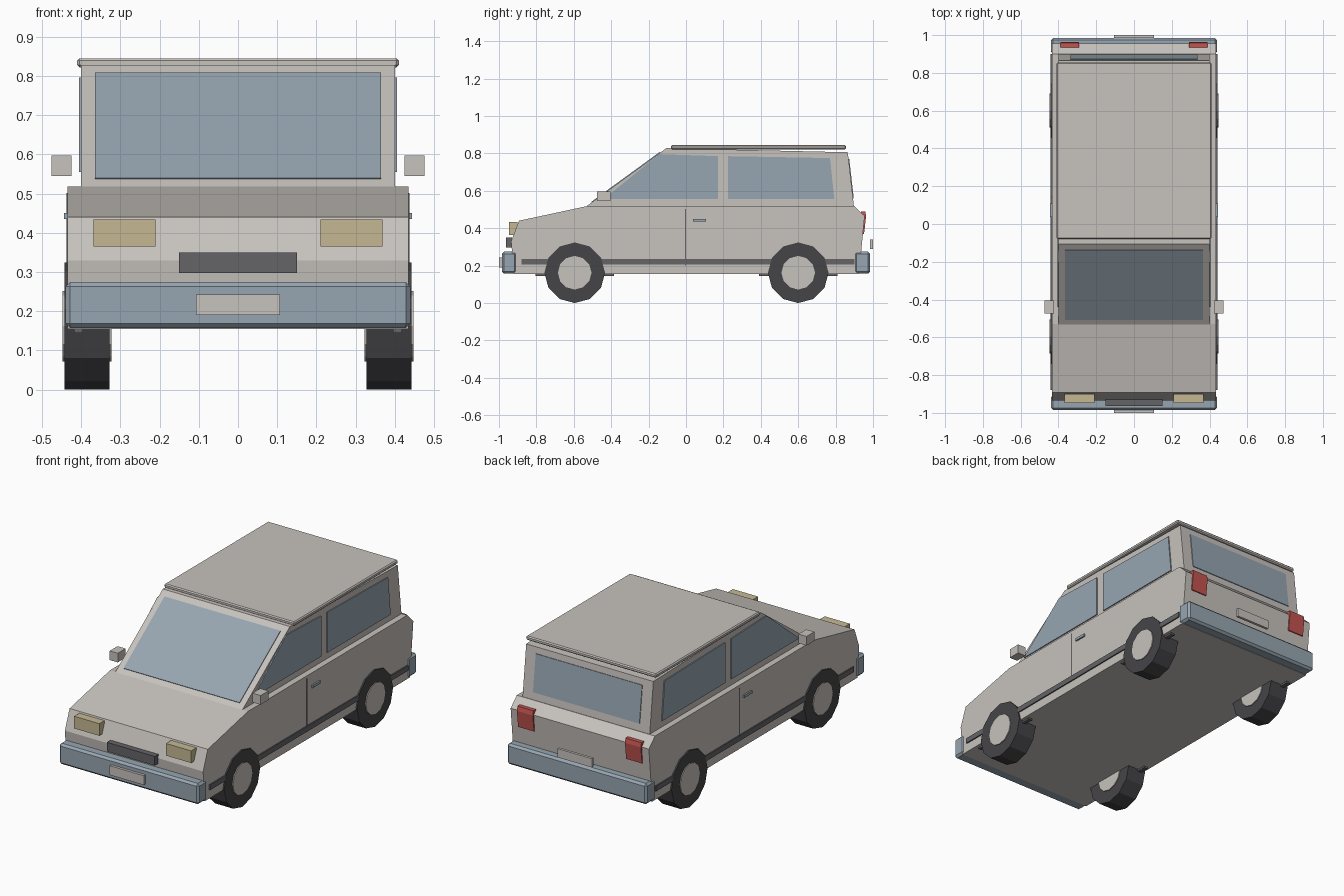
import bpy, bmesh, math
from mathutils import Vector, Matrix

cube = bpy.data.objects.get("Cube")
if cube:
    bpy.data.objects.remove(cube, do_unlink=True)


def material(name, rgb):
    m = bpy.data.materials.new(name)
    m.use_nodes = True
    color = (*rgb, 1)
    m.diffuse_color = color
    m.node_tree.nodes["Principled BSDF"].inputs["Base Color"].default_value = color
    return m


PAINT = material("warm grey paint", (0.57, 0.54, 0.51))
BLUE = material("blue grey glass and bumpers", (0.31, 0.38, 0.44))
TRIM = material("dark grey trim", (0.13, 0.125, 0.135))
RUBBER = material("black rubber", (0.06, 0.058, 0.065))
AMBER = material("pale yellow lamp", (0.56, 0.48, 0.29))
RED = material("red lamp", (0.55, 0.09, 0.08))


def finish(name, bm, mat, bevel=0):
    bmesh.ops.recalc_face_normals(bm, faces=bm.faces)
    mesh = bpy.data.meshes.new(name)
    bm.to_mesh(mesh)
    bm.free()
    mesh.materials.append(mat)
    ob = bpy.data.objects.new(name, mesh)
    bpy.context.collection.objects.link(ob)
    if bevel:
        mod = ob.modifiers.new("edge bevel", "BEVEL")
        mod.width = bevel
        mod.segments = 1
    return ob


def prism(name, profile, x0, x1, mat):
    """Extrude a (y, z) outline from x0 to x1."""
    bm = bmesh.new()
    face = bm.faces.new([bm.verts.new((x0, y, z)) for y, z in profile])
    ext = bmesh.ops.extrude_face_region(bm, geom=[face])["geom"]
    verts = [v for v in ext if isinstance(v, bmesh.types.BMVert)]
    bmesh.ops.translate(bm, verts=verts, vec=(x1 - x0, 0, 0))
    return finish(name, bm, mat)


def box(name, x, y, z, mat, bevel=0):
    """Box from (low, high) ranges on each axis."""
    bm = bmesh.new()
    bmesh.ops.create_cube(bm, size=1)
    for v in bm.verts:
        v.co = [(r[0] + r[1]) / 2 + c * (r[1] - r[0]) for r, c in zip((x, y, z), v.co)]
    return finish(name, bm, mat, bevel)


def slab(name, low, high, half, lift, mat):
    """Thin pane along a sloping (y, z) line, raised by the lift vector."""
    a, b, n = Vector(low), Vector(high), Vector(lift)
    prism(name, [a - n, b - n, b + n, a + n], -half, half, mat)


def disc(name, center, radius, width, sides, mat):
    bm = bmesh.new()
    rot = Matrix.Translation(center) @ Matrix.Rotation(math.pi / 2, 4, "Y")
    bmesh.ops.create_cone(bm, cap_ends=True, segments=sides, radius1=radius,
                          radius2=radius, depth=width, matrix=rot)
    return finish(name, bm, mat)


# Lower body, cabin and roof
prism("lower_body", [(-0.92, 0.155), (-0.935, 0.33), (-0.893, 0.44), (-0.53, 0.518),
                     (0.9, 0.518), (0.955, 0.465), (0.925, 0.155)], -0.435, 0.435, PAINT)
prism("cabin", [(-0.535, 0.515), (-0.105, 0.828), (0.865, 0.806), (0.898, 0.515)],
      -0.4, 0.4, PAINT)
box("roof_panel", (-0.41, 0.41), (-0.08, 0.855), (0.822, 0.845), PAINT, 0.006)

# Front and rear glass
slab("windscreen", (-0.505, 0.537), (-0.137, 0.805), 0.365, (-0.0024, 0.0033), BLUE)
slab("rear_window", (0.893, 0.56), (0.869, 0.77), 0.335, (0.004, 0.0005), BLUE)

# Bumpers and number plates
box("front_bumper", (-0.44, 0.44), (-0.985, -0.905), (0.157, 0.275), BLUE, 0.012)
box("rear_bumper", (-0.44, 0.44), (0.9, 0.985), (0.157, 0.275), BLUE, 0.012)
box("front_plate", (-0.107, 0.107), (-1, -0.984), (0.19, 0.243), PAINT)
box("rear_plate", (-0.107, 0.107), (0.985, 1), (0.29, 0.34), PAINT)
box("grille", (-0.15, 0.15), (-0.963, -0.93), (0.298, 0.35), TRIM)

front_glass = [(-0.44, 0.555), (0.17, 0.555), (0.17, 0.785), (-0.145, 0.796)]
rear_glass = [(0.225, 0.555), (0.793, 0.555), (0.77, 0.775), (0.225, 0.785)]
tail = [(0.935, 0.37), (0.952, 0.37), (0.963, 0.465), (0.958, 0.49), (0.935, 0.49)]

for side, s in (("left", 1), ("right", -1)):
    def span(a, b):
        return (a, b) if s > 0 else (-b, -a)

    # Side glass
    prism(side + "_front_window", front_glass, s * 0.398, s * 0.406, BLUE)
    prism(side + "_rear_window", rear_glass, s * 0.398, s * 0.406, BLUE)

    # Mirrors, handles, door seams and rub strips
    box(side + "_mirror", span(0.424, 0.475), (-0.475, -0.405), (0.545, 0.597), PAINT)
    box(side + "_door_handle", span(0.434, 0.444), (0.038, 0.108), (0.435, 0.45), BLUE)
    seam = 0.07 - s * 0.073
    box(side + "_door_seam", span(0.43, 0.437), (seam - 0.003, seam + 0.003), (0.2, 0.502), TRIM)
    box(side + "_rub_strip", span(0.43, 0.442), (-0.88, 0.9), (0.205, 0.235), TRIM)

    # Lamps
    box(side + "_headlight", span(0.21, 0.368), (-0.947, -0.9), (0.365, 0.434), AMBER)
    prism(side + "_tail_light", tail, s * 0.29, s * 0.39, RED)

    # Wheels with hub plates showing on both faces
    for end, y in (("front", -0.595), ("rear", 0.6)):
        tag = side + "_" + end
        disc(tag + "_tyre", (s * 0.385, y, 0.162), 0.162, 0.115, 12, RUBBER)
        disc(tag + "_hub", (s * 0.385, y, 0.162), 0.09, 0.125, 12, PAINT)
        box(tag + "_arch_edge", span(0.395, 0.418), (y - 0.21, y + 0.21), (0.145, 0.16), TRIM)
